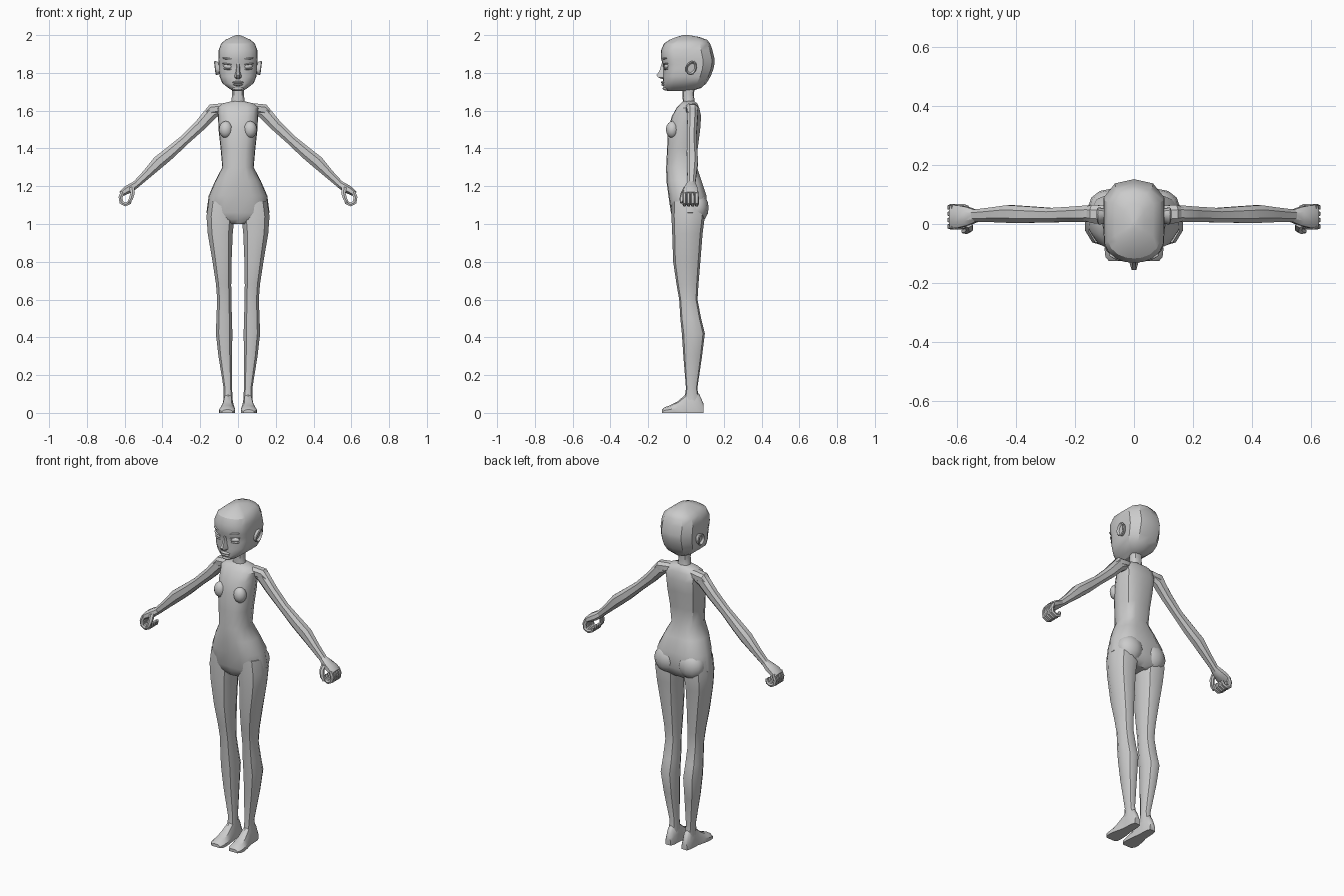
import bpy, bmesh, math
from mathutils import Vector, Matrix

skin = bpy.data.materials.new("light_grey")
skin.diffuse_color = (0.6, 0.6, 0.6, 1)


def finish(name, bm, mirror=False, angle=38):
    """Turn a bmesh into a named object, smooth except at sharp creases."""
    bmesh.ops.recalc_face_normals(bm, faces=bm.faces)
    for f in bm.faces:
        f.smooth = True
    for e in bm.edges:
        e.smooth = e.calc_face_angle(0) < math.radians(angle)
    me = bpy.data.meshes.new(name)
    bm.to_mesh(me)
    bm.free()
    me.materials.append(skin)
    ob = bpy.data.objects.new(name, me)
    bpy.context.collection.objects.link(ob)
    if mirror:
        ob.modifiers.new("mirror", "MIRROR").use_mirror_merge = False
    return ob


def loft(name, rings, mirror=False, angle=38):
    """Skin a list of closed rings and cap both ends."""
    bm = bmesh.new()
    rows = [[bm.verts.new(p) for p in r] for r in rings]
    n = len(rows[0])
    for a, b in zip(rows, rows[1:]):
        for i in range(n):
            j = (i + 1) % n
            bm.faces.new((a[i], a[j], b[j], b[i]))
    bm.faces.new(rows[0])
    bm.faces.new(rows[-1])
    return finish(name, bm, mirror, angle)


def panel_ring(z, hw, yf, yb, half):
    """Horizontal ring from a half outline: u across, v from front to back."""
    pts = [(u * hw, yf + v * (yb - yf), z) for u, v in half]
    return pts + [(-x, y, z) for x, y, z in reversed(pts[1:-1])]


def oval(cx, cy, rx, ry, n=10, power=0.85):
    out = []
    for i in range(n):
        a = 2 * math.pi * (i + 0.5) / n
        c, s = math.cos(a), math.sin(a)
        out.append((cx + rx * math.copysign(abs(c) ** power, c),
                    cy + ry * math.copysign(abs(s) ** power, s)))
    return out


def limb(name, path, n=8):
    """Tube bending in the xz plane; each point is x, y, z, radius, y radius."""
    rings = []
    for i, (x, y, z, r, ry) in enumerate(path):
        a, b = path[max(i - 1, 0)], path[min(i + 1, len(path) - 1)]
        t = Vector((b[0] - a[0], 0, b[2] - a[2])).normalized()
        side = Vector((t.z, 0, -t.x))
        rings.append([Vector((x, y, z)) + side * p + Vector((0, q, 0))
                      for p, q in oval(0, 0, r, ry, n)])
    return loft(name, rings, True)


def ellipsoid(name, c, r, mirror=True, tilt=(0, 0, 0), seg=12):
    bm = bmesh.new()
    rot = Matrix.Rotation(tilt[2], 4, 'Z') @ Matrix.Rotation(tilt[1], 4, 'Y') @ Matrix.Rotation(tilt[0], 4, 'X')
    m = Matrix.Translation(c) @ rot @ Matrix.Diagonal((*r, 1))
    bmesh.ops.create_uvsphere(bm, u_segments=seg, v_segments=8, radius=1, matrix=m)
    return finish(name, bm, mirror, 50)


# Torso: broad front, flatter sides
body = [(0, 0), (.45, .02), (.78, .13), (.97, .36), (1, .6), (.82, .88), (.45, 1), (0, .97)]
loft("torso", [panel_ring(*r, body) for r in (
    (1.0, .06, -.05, .07), (1.025, .13, -.068, .095), (1.06, .167, -.08, .108),
    (1.15, .155, -.093, .108), (1.23, .12, -.104, .082), (1.3, .083, -.105, .058),
    (1.4, .092, -.1, .062), (1.5, .103, -.095, .075), (1.57, .106, -.075, .08),
    (1.615, .11, -.05, .07), (1.637, .085, -.03, .06), (1.65, .035, -.015, .045))])
ellipsoid("chest", (.064, -.072, 1.5), (.036, .034, .045))
ellipsoid("buttock", (.077, .058, 1.085), (.079, .062, .08))
limb("shoulder", [(.03, .025, 1.615, .022, .026), (.09, .03, 1.612, .028, .034),
                  (.14, .034, 1.605, .031, .033), (.165, .034, 1.585, .02, .024)])

# Neck
loft("neck", [[(x, y, z) for x, y in oval(0, c, rx, ry)] for z, c, rx, ry in (
    (1.6, .018, .05, .035), (1.65, .014, .036, .031),
    (1.69, .012, .033, .03), (1.74, .015, .035, .035))])

# Legs
loft("leg", [[(x, y, z) for x, y in oval((a + b) / 2, (f + k) / 2, (b - a) / 2, (k - f) / 2)]
             for z, a, b, f, k in (
    (1.12, .015, .158, -.075, .09), (1.04, .015, .17, -.077, .1), (.95, .025, .163, -.073, .088),
    (.8, .032, .137, -.068, .076), (.68, .034, .118, -.05, .066), (.6, .034, .112, -.036, .061),
    (.5, .03, .116, -.03, .08), (.42, .028, .119, -.022, .1), (.3, .03, .105, -.014, .085),
    (.13, .03, .077, 0, .06), (.06, .028, .078, -.01, .072))], True)

# Feet: flat sole, arched top running from heel to toe
sole = [(0, 0), (1, 0), (1.0, .45), (.8, .88), (.5, 1), (.2, .88), (0, .45)]
loft("foot", [[(a + u * (b - a), y, v * h) for u, v in sole] for y, a, b, h in (
    (.092, .036, .07, .05), (.07, .028, .078, .1), (.03, .026, .08, .125), (0, .024, .082, .1),
    (-.045, .018, .094, .06), (-.085, .015, .1, .04), (-.112, .018, .097, .03),
    (-.126, .028, .085, .018))], True)

# Arms
limb("arm", [(.1, .035, 1.605, .03, .028), (.14, .035, 1.59, .038, .031), (.2, .033, 1.523, .033, .028),
             (.28, .03, 1.447, .029, .026), (.36, .032, 1.377, .034, .03), (.42, .034, 1.328, .036, .032),
             (.485, .031, 1.262, .026, .026), (.55, .028, 1.2, .02, .021)])

# Fists: palm, four curled fingers, thumb
limb("palm", [(.535, .027, 1.213, .02, .022), (.565, .026, 1.193, .024, .034),
              (.595, .025, 1.176, .022, .041), (.62, .025, 1.158, .015, .042)])
for i in range(4):
    y = -.008 + i * .0215
    limb("finger_%d" % (i + 1), [(.61, y, 1.17, .012, .01), (.622, y, 1.142, .012, .0112),
                                 (.618, y, 1.115, .012, .0112), (.596, y, 1.104, .012, .011),
                                 (.574, y, 1.113, .011, .0105), (.567, y, 1.134, .008, .008)], 6)
limb("thumb", [(.562, .002, 1.195, .015, .014), (.558, -.015, 1.165, .013, .013),
               (.566, -.023, 1.135, .012, .011), (.58, -.025, 1.112, .007, .007)], 6)

# Head: rounded face, flat temples, rounded back
skull = [(0, 0), (.3, .012), (.6, .055), (.86, .14), (.98, .24), (1, .5), (.99, .78), (.62, .95), (0, 1)]
loft("head", [panel_ring(*r, skull) for r in (
    (1.705, .028, -.1, .03), (1.72, .05, -.119, .08), (1.745, .083, -.121, .108),
    (1.78, .097, -.121, .13), (1.82, .102, -.12, .145), (1.845, .102, -.123, .15),
    (1.87, .104, -.131, .152), (1.92, .102, -.132, .14), (1.955, .09, -.117, .128),
    (1.975, .066, -.088, .112), (1.99, .035, -.05, .07), (2.0, .01, -.015, .015))], angle=32)

# Face details
ellipsoid("eye", (.054, -.104, 1.834), (.026, .012, .0125), tilt=(0, -.1, .3))
ellipsoid("upper_lid", (.055, -.106, 1.847), (.03, .013, .0045), tilt=(0, -.1, .3))
ellipsoid("lower_lid", (.054, -.104, 1.82), (.025, .012, .004), tilt=(0, -.05, .3))
ellipsoid("brow", (.05, -.114, 1.875), (.036, .01, .006), tilt=(0, -.12, .28))
loft("nose", [[(-w, b, z), (-w * .4, f, z + t), (w * .4, f, z + t), (w, b, z)] for z, w, f, b, t in (
    (1.767, .012, -.126, -.112, 0), (1.776, .021, -.148, -.112, 0), (1.785, .02, -.156, -.112, .004),
    (1.81, .012, -.141, -.112, 0), (1.85, .011, -.128, -.112, 0))])
ellipsoid("upper_lip", (0, -.119, 1.75), (.03, .014, .007), False)
ellipsoid("lower_lip", (0, -.117, 1.738), (.026, .014, .007), False)
ellipsoid("chin", (0, -.104, 1.718), (.03, .02, .012), False)

# Ears: raised rim around a shallow bowl
bm = bmesh.new()
rows = []
for x, s in ((.098, .8), (.119, 1), (.123, .85), (.111, .62)):
    rows.append([bm.verts.new((x + .004 * math.sin(a), .027 + .03 * s * math.cos(a) + .006 * math.sin(a),
                               1.826 + .038 * s * math.sin(a) * (1 + .12 * math.cos(a))))
                 for a in (2 * math.pi * k / 12 for k in range(12))])
for a, b in zip(rows, rows[1:]):
    for i in range(12):
        bm.faces.new((a[i], a[(i + 1) % 12], b[(i + 1) % 12], b[i]))
bm.faces.new(rows[0])
bm.faces.new(rows[-1])
finish("ear", bm, True)
